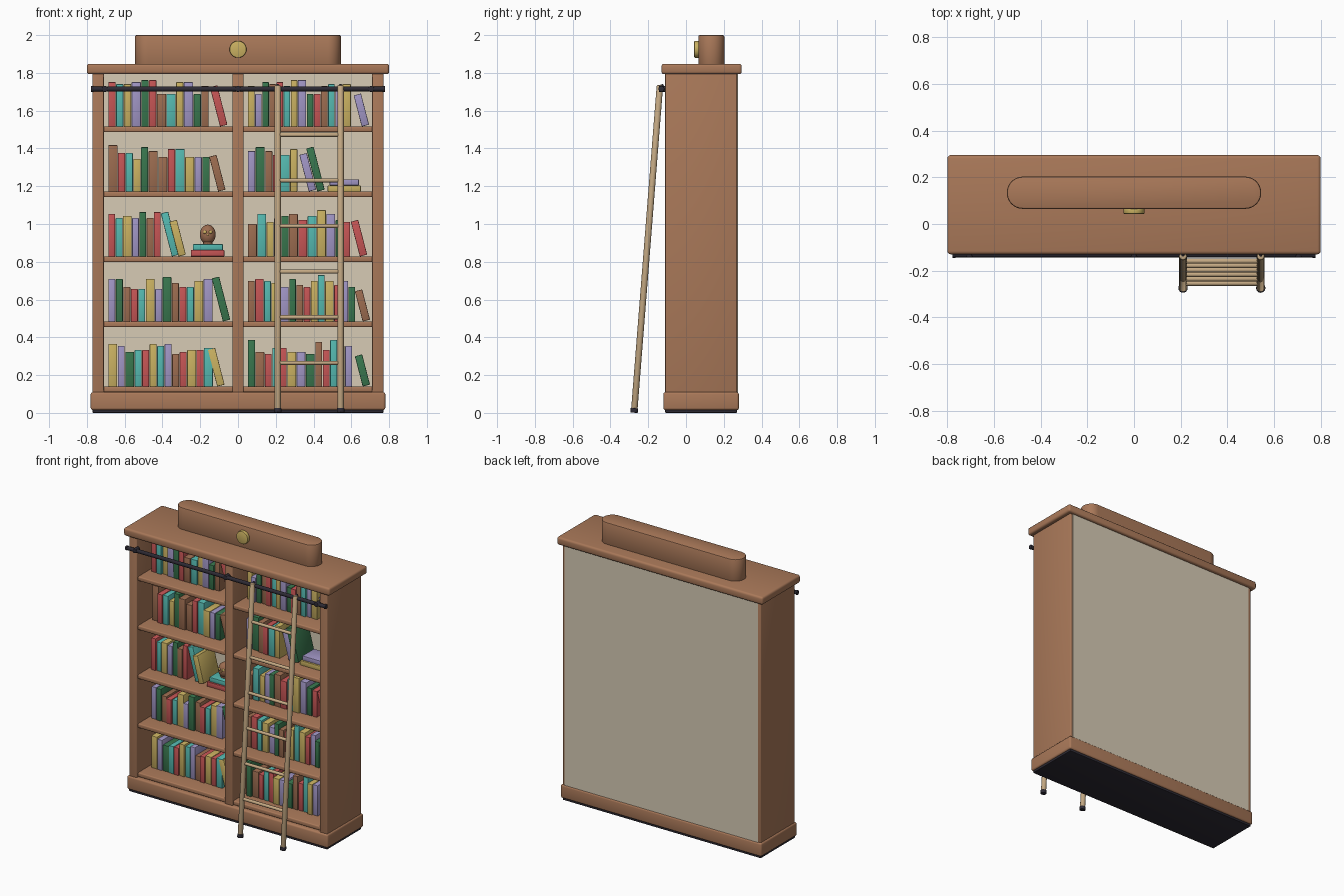
import bpy, bmesh, math, random
from mathutils import Matrix, Vector

random.seed(4)
if "Cube" in bpy.data.objects:
    bpy.data.objects.remove(bpy.data.objects["Cube"])

COLOURS = {
    "wood": (0.40, 0.19, 0.10), "cream": (0.68, 0.60, 0.46),
    "pale_wood": (0.56, 0.40, 0.23), "charcoal": (0.026, 0.023, 0.034),
    "red": (0.56, 0.09, 0.09), "teal": (0.09, 0.48, 0.43),
    "gold": (0.59, 0.44, 0.12), "lavender": (0.35, 0.30, 0.55),
    "green": (0.04, 0.18, 0.075), "brown": (0.33, 0.15, 0.08),
}
MATS = {}
for name, rgb in COLOURS.items():
    m = bpy.data.materials.new(name)
    m.use_nodes = True
    m.diffuse_color = (*rgb, 1)
    m.node_tree.nodes["Principled BSDF"].inputs["Base Color"].default_value = (*rgb, 1)
    MATS[name] = m
BOOKS = {"r": "red", "t": "teal", "y": "gold", "l": "lavender", "g": "green", "b": "brown"}
BOOK_SLOTS = list(BOOKS)
made = []


def finish(bm, name, mats):
    mesh = bpy.data.meshes.new(name)
    bm.to_mesh(mesh)
    bm.free()
    for m in mats:
        mesh.materials.append(MATS[m])
    ob = bpy.data.objects.new(name, mesh)
    bpy.context.scene.collection.objects.link(ob)
    made.append(ob)
    return ob


def box_mesh(lo, hi, bevel=0.0, seg=3, corner=0.0):
    """Box between two corners, with rounded uprights and softened edges."""
    lo, hi = Vector(lo), Vector(hi)
    bm = bmesh.new()
    mat = Matrix.Translation((lo + hi) / 2) @ Matrix.Diagonal((*(hi - lo), 1))
    bmesh.ops.create_cube(bm, size=1, matrix=mat)
    if corner:
        up = [e for e in bm.edges if abs((e.verts[0].co - e.verts[1].co).z) > 1e-4]
        bmesh.ops.bevel(bm, geom=up, offset=corner, segments=10, affect="EDGES", profile=0.5)
    if bevel:
        edges = [e for e in bm.edges if e.calc_face_angle(0) > 0.8]
        bmesh.ops.bevel(bm, geom=edges, offset=bevel, segments=seg, affect="EDGES", profile=0.5)
    return bm


def box(name, lo, hi, mat, bevel=0.008, seg=3, corner=0.0):
    return finish(box_mesh(lo, hi, bevel, seg, corner), name, [mat])


def rod(name, a, b, r, mat, sides=16, bevel=0.003):
    """Cylinder running from a to b."""
    a, b = Vector(a), Vector(b)
    bm = bmesh.new()
    turn = (b - a).to_track_quat("Z", "Y").to_matrix().to_4x4()
    bmesh.ops.create_cone(bm, cap_ends=True, segments=sides, radius1=r, radius2=r,
                          depth=(b - a).length, matrix=Matrix.Translation((a + b) / 2) @ turn)
    rims = [e for e in bm.edges if e.calc_face_angle(0) > 1]
    bmesh.ops.bevel(bm, geom=rims, offset=bevel, segments=2, affect="EDGES", profile=0.5)
    return finish(bm, name, [mat])


def ball(name, c, r, mat, squash=(1, 1, 1)):
    bm = bmesh.new()
    bmesh.ops.create_uvsphere(bm, u_segments=20, v_segments=12, radius=r,
                              matrix=Matrix.Translation(c) @ Matrix.Diagonal((*squash, 1)))
    return finish(bm, name, [mat])


# Case
box("base_pad", (-0.77, -0.11, 0), (0.77, 0.27, 0.03), "charcoal", 0.004)
box("plinth", (-0.78, -0.12, 0.015), (0.78, 0.28, 0.11), "wood", 0.012)
box("cornice", (-0.8, -0.13, 1.793), (0.8, 0.295, 1.848), "wood", 0.014)
for side, s in (("right", -1), ("left", 1)):
    x1, x2 = sorted((s * 0.71, s * 0.77))
    box(side + "_post", (x1, -0.11, 0.1), (x2, 0.27, 1.8), "wood", 0.006)
box("divider", (-0.03, -0.105, 0.1), (0.03, 0.255, 1.8), "wood", 0.006)
box("back_panel", (-0.75, 0.25, 0.1), (0.75, 0.274, 1.8), "cream", 0)

# Crest with round medallion
box("crest", (-0.545, 0.065, 1.84), (0.545, 0.203, 2.0), "wood", 0.008, 2, corner=0.0685)
rod("medallion", (0, 0.07, 1.925), (0, 0.043, 1.925), 0.045, "gold", 28, 0.005)

# Shelves
TOPS = [0.14 + 0.344 * i for i in range(5)]
for top in TOPS:
    for side, x in (("right", -0.715), ("left", 0.025)):
        box(side + "_shelf", (x, -0.095, top - 0.03), (x + 0.69, 0.255, top), "wood", 0.007)

# Books: letter is colour (capital is wide), digit is height step;
# then the row's end, then leaning books as colour, foot x, height
ROWS = [
    (0, -0.686, -0.13, "Y5l4G1t2r2y5t4l5b0r1Y2r2T3", [("y", -0.11, 0.20)]),
    (0, 0.053, 0.607, "g7B1r0t3r3Y1L1G0b6r2t7y4l4", [("g", 0.66, 0.165)]),
    (1, -0.686, -0.132, "l5g5b1r0t0Y5l0G6b3r1t1Y4L5", [("g", -0.08, 0.235)]),
    (1, 0.053, 0.623, "b4R5t4Y3L1g5b2r1y4t7Y4r2l4g1", [("b", 0.66, 0.165)]),
    (2, -0.686, -0.406, "r5t3Y4l3g6b3r6", [("t", -0.35, 0.235), ("y", -0.315, 0.19)]),
    (2, 0.053, 0.596, "B0T5y1l3g4B5R2T4Y7L5g2r1", [("r", 0.645, 0.19)]),
    (3, -0.686, -0.148, "B7r3t3y0g6B4B1r5T5Y1l1g1", [("b", -0.105, 0.19)]),
    (3, 0.053, 0.317, "l4G6b4r2T2y5", [("l", 0.375, 0.20), ("g", 0.42, 0.235)]),
    (4, -0.686, -0.153, "r6t5y5L6g7r7B0T0y6L6g0b4", [("r", -0.095, 0.215)]),
    (4, 0.053, 0.60, "y4l0g6b5r6t4y7L7g0r0b4t5l3Y5", [("l", 0.655, 0.17)]),
]


def add_book(target, x, z, w, h, colour, tilt=0.0):
    front = 0.02 + random.uniform(-0.008, 0.008)
    bm = box_mesh((0, front, 0), (w, front + 0.18, h), 0.003, 2)
    bm.transform(Matrix.Translation((x, 0, z)) @ Matrix.Rotation(-tilt, 4, "Y"))
    for f in bm.faces:
        f.material_index = BOOK_SLOTS.index(colour)
    tmp = bpy.data.meshes.new("tmp")
    bm.to_mesh(tmp)
    bm.free()
    target.from_mesh(tmp)
    bpy.data.meshes.remove(tmp)


for level, start, end, code, leaning in ROWS:
    row = bmesh.new()
    pairs = list(zip(code[::2], code[1::2]))
    widths = [1.25 if c.isupper() else 1.0 for c, _ in pairs]
    unit = (end - start) / sum(widths)
    x = start
    for (c, step), w in zip(pairs, widths):
        add_book(row, x, TOPS[level], w * unit - 0.003, 0.172 + 0.0105 * int(step), c.lower())
        x += w * unit
    for c, foot, h in leaning:
        add_book(row, foot, TOPS[level], 0.04, h, c, math.radians(14.5))
    finish(row, "book_row", BOOKS.values())

# Lying books and ornament
box("lying_red_book", (-0.25, 0.01, 0.829), (-0.072, 0.15, 0.862), "red", 0.003, 2)
box("lying_teal_book", (-0.238, 0.02, 0.862), (-0.08, 0.14, 0.893), "teal", 0.003, 2)
box("lying_gold_book", (0.475, 0.01, 1.172), (0.65, 0.16, 1.205), "gold", 0.003, 2)
box("lying_lavender_book", (0.485, 0.02, 1.205), (0.64, 0.15, 1.236), "lavender", 0.003, 2)
rod("ornament_foot", (-0.16, 0.08, 0.892), (-0.16, 0.08, 0.91), 0.026, "brown")
ball("ornament_body", (-0.16, 0.08, 0.944), 0.042, "brown", (1, 0.95, 1.25))
for s in (-1, 1):
    ball("ornament_eye", (-0.16 + s * 0.015, 0.044, 0.957), 0.009, "gold", (1, 0.6, 1))
ball("ornament_beak", (-0.16, 0.041, 0.943), 0.005, "gold")

# Ladder rail with brackets
rod("rail", (-0.775, -0.13, 1.715), (0.775, -0.13, 1.715), 0.013, "charcoal")
for x in (-0.705, 0, 0.705):
    rod("rail_bracket", (x, -0.1, 1.715), (x, -0.143, 1.715), 0.016, "charcoal")
for s in (-1, 1):
    rod("rail_end", (s * 0.765, -0.13, 1.715), (s * 0.778, -0.13, 1.715), 0.016, "charcoal")

# Leaning ladder
FOOT_Y, TOP_Y, TOP_Z = -0.275, -0.138, 1.735


def ladder_y(z):
    return FOOT_Y + (TOP_Y - FOOT_Y) * z / TOP_Z


for x in (0.21, 0.543):
    rod("ladder_stile", (x, ladder_y(0.01), 0.01), (x, TOP_Y, TOP_Z), 0.017, "pale_wood", 16, 0.008)
    rod("ladder_foot", (x, FOOT_Y, 0.001), (x, ladder_y(0.025), 0.025), 0.02, "charcoal")
    rod("ladder_hook", (x, TOP_Y, 1.726), (x, -0.118, 1.734), 0.009, "charcoal")
for i in range(6):
    z = 0.265 + 0.2415 * i
    rod("ladder_rung", (0.205, ladder_y(z), z), (0.548, ladder_y(z), z), 0.011, "pale_wood", 12)

# Soft shading with crisp edges
bpy.ops.object.select_all(action="DESELECT")
for ob in made:
    ob.select_set(True)
bpy.context.view_layer.objects.active = made[0]
bpy.ops.object.shade_smooth_by_angle(angle=math.radians(35))
